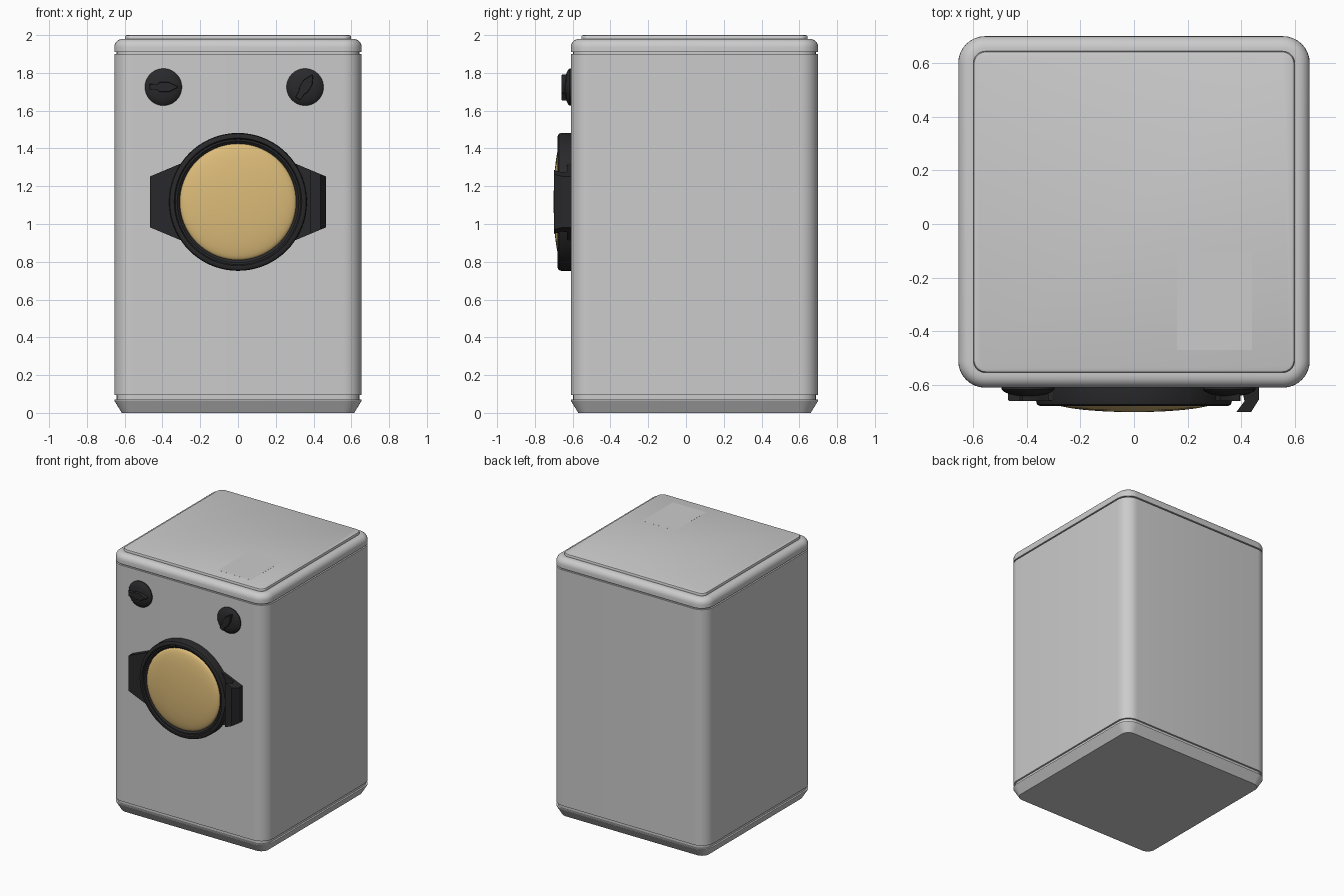
import bpy, bmesh, math
from mathutils import Vector, Matrix

if "Cube" in bpy.data.objects:
    bpy.data.objects.remove(bpy.data.objects["Cube"])

def material(name, rgb):
    m = bpy.data.materials.new(name)
    m.diffuse_color = (*rgb, 1)
    m.use_nodes = True
    m.node_tree.nodes["Principled BSDF"].inputs["Base Color"].default_value = m.diffuse_color
    return m

BLACK = material("black_plastic", (0.022, 0.022, 0.024))
AMBER = material("amber_glass", (0.72, 0.5, 0.19))
CY, HALF, FRONT = 0.045, 0.655, -0.61

def loft(name, rings, mat=None, caps=True, angle=30):
    """Skin a stack of equal-length closed rings."""
    bm = bmesh.new()
    loops = [[bm.verts.new(p) for p in ring] for ring in rings]
    n = len(loops[0])
    for a, b in zip(loops, loops[1:]):
        for i in range(n):
            j = (i + 1) % n
            bm.faces.new((a[i], a[j], b[j], b[i]))
    if caps:
        bm.faces.new(loops[0][::-1])
        bm.faces.new(loops[-1])
    bmesh.ops.recalc_face_normals(bm, faces=bm.faces)
    me = bpy.data.meshes.new(name)
    bm.to_mesh(me)
    bm.free()
    ob = bpy.data.objects.new(name, me)
    bpy.context.collection.objects.link(ob)
    if mat:
        me.materials.append(mat)
    bpy.ops.object.select_all(action='DESELECT')
    ob.select_set(True)
    bpy.context.view_layer.objects.active = ob
    bpy.ops.object.shade_smooth_by_angle(angle=math.radians(angle))
    return ob

def rounded_square(inset, z, seg=8):
    h, r = HALF - inset, max(0.1 - inset, 0.045)
    pts = []
    for q, (sx, sy) in enumerate([(1, 1), (-1, 1), (-1, -1), (1, -1)]):
        for i in range(seg + 1):
            a = (q + i / seg) * math.pi / 2
            pts.append((sx * (h - r) + r * math.cos(a),
                        CY + sy * (h - r) + r * math.sin(a), z))
    return pts

def cabinet(name, profile):
    return loft(name, [rounded_square(i, z) for i, z in profile])

def turned(name, profile, x, z, mat, seg=64):
    """Revolve (radius, y) pairs about an axis running front to back."""
    rings = [[(x + r * math.cos(k * math.tau / seg), y, z + r * math.sin(k * math.tau / seg))
              for k in range(seg)] for r, y in profile]
    return loft(name, rings, mat)

def arc(cx, cy, r, a0, a1, n=6):
    return [(cx + r * math.cos(math.radians(a0 + (a1 - a0) * i / n)),
             cy + r * math.sin(math.radians(a0 + (a1 - a0) * i / n))) for i in range(n + 1)]

# Cabinet: chamfered plinth, main shell, rounded lid with raised top
cabinet("plinth", [(0.04, 0), (0.0, 0.065), (0.0, 0.07), (0.013, 0.07), (0.013, 0.1)])
cabinet("cabinet_shell", [(0.0, 0.095), (0.0, 1.9), (0.013, 1.9), (0.013, 1.915)])
lid = [(0.0, 1.91)] + [(HALF - x, z) for x, z in arc(HALF - 0.045, 1.935, 0.045, 0, 90)]
cabinet("lid", lid + [(0.056, 1.98), (0.056, 1.99), (0.059, 1.997), (0.066, 2.0)])

# Flush rectangular panel on the lid
loft("lid_panel", [[(x, y, z) for x, y in ((0.16, -0.47), (0.44, -0.47), (0.44, -0.1), (0.16, -0.1))]
                   for z in (1.995, 2.0003)])

# Door ring and domed glass
DZ = 1.117
ring = [(0.365, FRONT + 0.01), (0.365, -0.66), (0.361, -0.673), (0.35, -0.679), (0.338, -0.679),
        (0.332, -0.668), (0.322, -0.668), (0.308, -0.655)]
turned("door_ring", ring, 0, DZ, BLACK, 72)
R = 0.308
glass = [(R, -0.63)] + [(R * math.cos(t), -0.66 - 0.041 * math.sin(t))
                        for t in (k * math.pi / 24 for k in range(12))]
turned("door_glass", glass + [(0.004, -0.701)], 0, DZ, AMBER, 72)

# Hinge and handle wings: plan outline, with height tapering away from the door
def wing(name, outline):
    def height(x):
        return 0.135 + (0.465 - abs(x)) * 0.42
    loft(name, [[(x, y, DZ + s * height(x)) for x, y in outline] for s in (-1, 1)], BLACK)

wing("door_hinge", [(-0.465, FRONT + 0.01), (-0.465, -0.657), (-0.29, -0.657), (-0.29, FRONT + 0.01)])
wing("door_handle", [(0.465, FRONT + 0.01), (0.465, -0.655), (0.437, -0.7), (0.382, -0.7),
                     (0.412, -0.66), (0.405, -0.63), (0.29, -0.63), (0.29, FRONT + 0.01)])

# Control knobs: domed disc with an arrow-shaped grip
half_grip = [(-0.074, 0.015), (-0.03, 0.017), (-0.02, 0.026), (0.03, 0.026), (0.045, 0.018), (0.076, 0.003)]
grip = half_grip + [(x, -z) for x, z in reversed(half_grip)]
for side, x, turn in (("left", -0.395, 0), ("right", 0.355, 58)):
    dome = [(0.098, FRONT + 0.01), (0.098, -0.617), (0.09, -0.625), (0.07, -0.634),
            (0.04, -0.64), (0.004, -0.642)]
    turned(side + "_knob", dome, x, 1.725, BLACK, 40)
    rot = Matrix.Rotation(-math.radians(turn), 3, 'Y')
    centre = Vector((x, 0, 1.725))
    loft(side + "_knob_grip", [[centre + rot @ Vector((u * s, y, v * s)) for u, v in grip]
                               for y, s in ((-0.61, 1), (-0.656, 1), (-0.66, 0.95))], BLACK)
